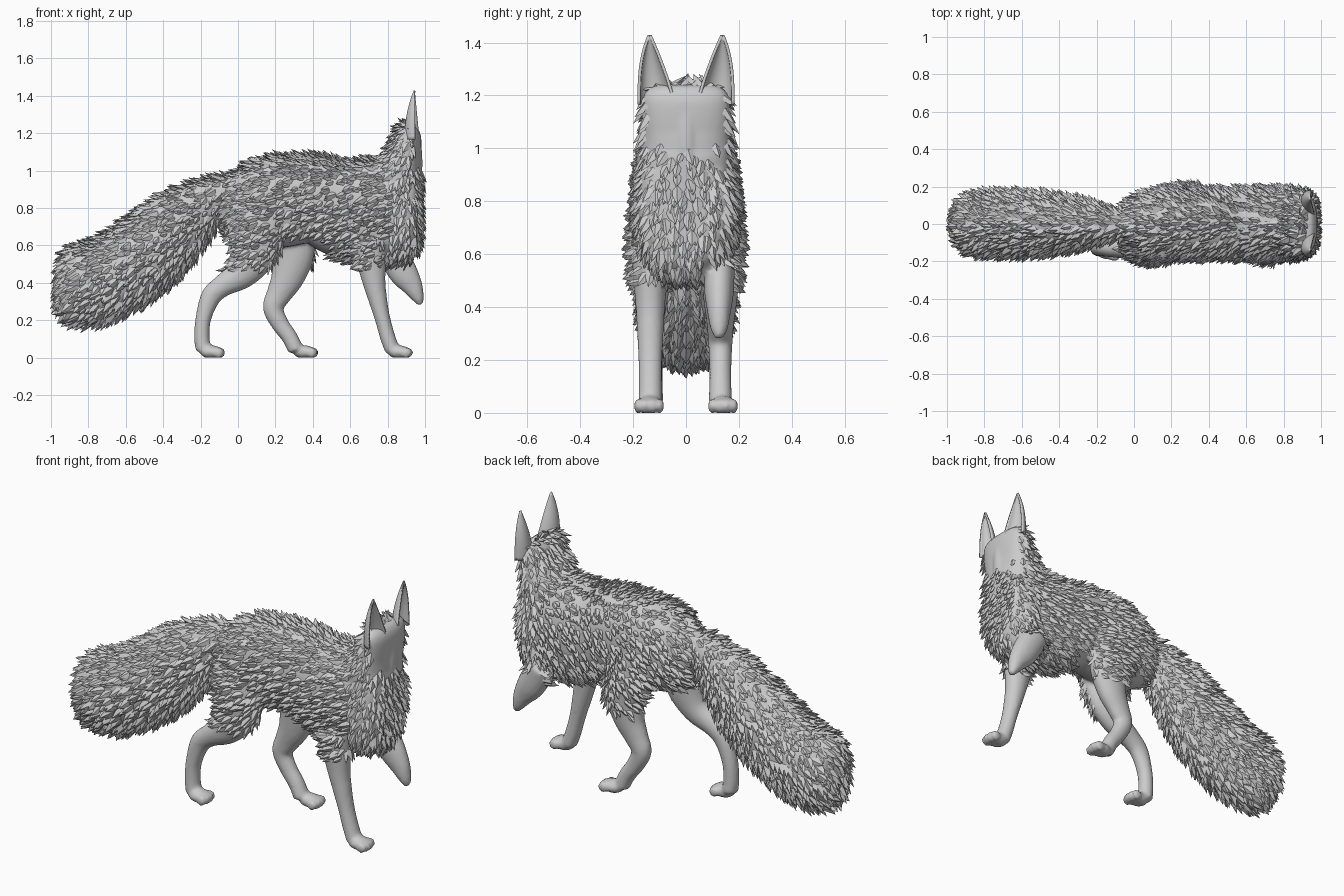
import bpy, bmesh, math, random
from mathutils import Vector, Matrix

if "Cube" in bpy.data.objects:
    bpy.data.objects.remove(bpy.data.objects["Cube"])

random.seed(4)


def add_object(name, bm):
    me = bpy.data.meshes.new(name)
    bm.to_mesh(me)
    bm.free()
    ob = bpy.data.objects.new(name, me)
    bpy.context.collection.objects.link(ob)
    return ob


def catmull(a, b, c, d, t):
    return [0.5 * (2 * q + (r - p) * t + (2 * p - 5 * q + 4 * r - s) * t * t
            + (3 * q - p - 3 * r + s) * t ** 3) for p, q, r, s in zip(a, b, c, d)]


def loft(bm, y, secs, power=2.0, n=24, sub=5):
    """Tube along an xz path; each section is (x, z, radius in plane, radius in y)."""
    pad = [secs[0]] + secs + [secs[-1]]
    pts = [catmull(*pad[i:i + 4], k / sub) for i in range(len(secs) - 1) for k in range(sub)]
    pts.append(secs[-1])
    rings = []
    for i, (x, z, r, ry) in enumerate(pts):
        a, b = pts[max(i - 1, 0)], pts[min(i + 1, len(pts) - 1)]
        t = Vector((b[0] - a[0], 0, b[1] - a[1])).normalized()
        nrm = Vector((-t.z, 0, t.x))
        ring = []
        for k in range(n):
            c, s = math.cos(2 * math.pi * k / n), math.sin(2 * math.pi * k / n)
            c = math.copysign(abs(c) ** (2 / power), c)
            s = math.copysign(abs(s) ** (2 / power), s)
            ring.append(bm.verts.new(Vector((x, y + s * ry, z)) + nrm * r * c))
        rings.append(ring)
    faces = [bm.faces.new((p[k], p[(k + 1) % n], q[(k + 1) % n], q[k]))
             for p, q in zip(rings, rings[1:]) for k in range(n)]
    faces += [bm.faces.new(rings[0]), bm.faces.new(rings[-1])]
    bmesh.ops.recalc_face_normals(bm, faces=faces)


def ellipsoid(bm, loc, radii):
    m = Matrix.Translation(loc) @ Matrix.Diagonal((*radii, 1))
    bmesh.ops.create_uvsphere(bm, u_segments=20, v_segments=12, radius=1, matrix=m)


def paw(bm, x, y):
    ellipsoid(bm, (x, y, 0.03), (0.062, 0.05, 0.036))
    for k in (-1.5, -0.5, 0.5, 1.5):
        ellipsoid(bm, (x + 0.05 - 0.008 * abs(k), y + 0.027 * k, 0.026), (0.03, 0.017, 0.029))


def fuse(ob, voxel):
    """Melt the overlapping parts into one smooth skin."""
    rm = ob.modifiers.new("Remesh", 'REMESH')
    rm.mode = 'VOXEL'
    rm.voxel_size = voxel
    rm.use_smooth_shade = True
    sm = ob.modifiers.new("Smooth", 'SMOOTH')
    sm.factor, sm.iterations = 0.5, 3
    dg = bpy.context.evaluated_depsgraph_get()
    me = bpy.data.meshes.new_from_object(ob.evaluated_get(dg))
    ob.modifiers.clear()
    ob.data = me
    for v in me.vertices:
        v.co.z = max(v.co.z, 0.0)
    for p in me.polygons:
        p.use_smooth = True


def fur(name, skin, count, length, cell, flow, furry):
    """Scatter flattened, bent tufts that lie along the flow direction."""
    polys = [p for p in skin.data.polygons if furry(p.center, p.normal)]
    bm = bmesh.new()
    used = set()
    for p in random.choices(polys, weights=[q.area for q in polys], k=count):
        key = tuple(round(c / cell) for c in p.center)
        if key in used:
            continue
        used.add(key)
        n = p.normal.copy()
        f = flow(p.center) + Vector([random.uniform(-0.3, 0.3) for _ in range(3)])
        f = (f - n * f.dot(n)).normalized()
        side = n.cross(f)
        s = random.uniform(0.7, 1.3) * length
        rings = []
        for along, up, w, h in ((-0.25, -0.12, 0.32, 0.18), (0.3, 0.18, 0.27, 0.16)):
            c = p.center + f * along * s + n * up * s
            rings.append([bm.verts.new(c + side * a * w * s + (n * 0.9 - f * 0.4) * b * h * s)
                          for a, b in ((1, 0), (0, 1), (-1, 0), (0, -1))])
        tip = bm.verts.new(p.center + f * 0.75 * s + n * 0.55 * s)
        for k in range(4):
            j = (k + 1) % 4
            bm.faces.new((rings[0][k], rings[0][j], rings[1][j], rings[1][k]))
            bm.faces.new((rings[1][k], rings[1][j], tip))
    bmesh.ops.recalc_face_normals(bm, faces=bm.faces)
    return add_object(name, bm)


# Body: torso, neck and head
bm = bmesh.new()
loft(bm, 0, [(-0.085, 0.81, 0.09, 0.05), (-0.05, 0.81, 0.16, 0.11), (0.05, 0.81, 0.215, 0.165),
             (0.2, 0.83, 0.245, 0.185), (0.4, 0.845, 0.235, 0.185), (0.55, 0.80, 0.26, 0.185),
             (0.7, 0.78, 0.285, 0.188), (0.82, 0.785, 0.285, 0.188), (0.90, 0.79, 0.275, 0.178),
             (0.95, 0.79, 0.235, 0.145), (0.972, 0.79, 0.17, 0.09)], power=2.3, n=40)
loft(bm, 0, [(0.865, 0.70, 0.10, 0.16), (0.855, 0.95, 0.125, 0.172), (0.875, 1.05, 0.105, 0.168),
             (0.897, 1.12, 0.084, 0.167), (0.91, 1.19, 0.07, 0.163), (0.915, 1.225, 0.05, 0.14),
             (0.917, 1.24, 0.03, 0.10)], power=2.3, n=40)
ellipsoid(bm, (0.955, 0, 1.04), (0.032, 0.04, 0.17))  # bridge of the face

# Standing front leg and lifted front leg
loft(bm, -0.135, [(0.70, 0.62, 0.10, 0.075), (0.725, 0.42, 0.064, 0.057), (0.75, 0.30, 0.049, 0.05),
                  (0.775, 0.20, 0.041, 0.045), (0.80, 0.11, 0.041, 0.044), (0.825, 0.04, 0.04, 0.045)])
paw(bm, 0.86, -0.14)
loft(bm, 0.125, [(0.81, 0.58, 0.08, 0.06), (0.88, 0.46, 0.078, 0.056), (0.93, 0.385, 0.058, 0.045),
                 (0.962, 0.32, 0.033, 0.033), (0.976, 0.283, 0.014, 0.016)])

# Hind legs: one trailing, one stepping forward
loft(bm, -0.13, [(0.11, 0.80, 0.14, 0.06), (0.10, 0.68, 0.155, 0.078), (0.08, 0.55, 0.125, 0.075),
                 (0.02, 0.45, 0.085, 0.064), (-0.08, 0.385, 0.06, 0.052), (-0.145, 0.325, 0.054, 0.045),
                 (-0.185, 0.21, 0.042, 0.042), (-0.193, 0.11, 0.041, 0.042), (-0.185, 0.04, 0.042, 0.044)])
paw(bm, -0.143, -0.14)
loft(bm, 0.13, [(0.20, 0.82, 0.14, 0.06), (0.26, 0.68, 0.15, 0.078), (0.29, 0.55, 0.118, 0.075),
                (0.265, 0.43, 0.09, 0.064), (0.22, 0.34, 0.068, 0.052), (0.188, 0.265, 0.055, 0.046),
                (0.225, 0.18, 0.047, 0.042), (0.275, 0.11, 0.043, 0.042), (0.31, 0.04, 0.042, 0.044)])
paw(bm, 0.355, 0.14)
body = add_object("body", bm)
fuse(body, 0.011)

# Bushy tail
bm = bmesh.new()
loft(bm, 0, [(0.02, 0.89, 0.08, 0.07), (-0.13, 0.86, 0.105, 0.085), (-0.30, 0.73, 0.178, 0.13),
             (-0.50, 0.55, 0.212, 0.165), (-0.70, 0.425, 0.218, 0.172), (-0.84, 0.385, 0.218, 0.165),
             (-0.93, 0.375, 0.178, 0.125), (-0.965, 0.375, 0.10, 0.06)], n=40)
tail = add_object("tail", bm)
fuse(tail, 0.014)


# Fur tufts, thinning out on the face and towards the legs
def body_flow(c):
    return Vector((-0.35, 0, -1)) if c.x > 0.82 else Vector((-1, 0, -0.45))


def body_furry(c, n):
    if c.z < 0.47 + 0.06 * random.random() ** 2:
        return False
    if c.x > 0.92 and abs(c.y) < 0.15 and c.z > 0.88 and random.random() < (c.z - 0.84) * 6:
        return False
    if c.x > 0.78 and c.y > 0.06 and c.z < 0.56:
        return False
    return not (c.z < 0.64 and c.x < 0.5 and (abs(c.y) < 0.13 or c.y * n.y < 0))


fur("body_fur", body, 6000, 0.052, 0.034, body_flow, body_furry)
fur("tail_fur", tail, 4000, 0.056, 0.034, lambda c: Vector((-0.8, 0, -0.6)), lambda c, n: c.x < -0.05)

# Cupped ears, opening forward
bm = bmesh.new()
grid = []
for i in range(15):
    t = i / 14
    inner, outer = 0.045 + 0.09 * t ** 1.3, 0.14 + 0.038 * (1 - t ** 3)
    row = []
    for k in range(15):
        a = math.pi * k / 14
        u = (1 - math.cos(a)) / 2
        x = 0.97 - 0.025 * t - 0.022 * u * (1 - t) - 0.06 * math.sin(a) * (1 - t ** 2)
        row.append(bm.verts.new((x, inner + (outer - inner) * u, 1.165 + 0.262 * t)))
    grid.append(row)
for p, q in zip(grid, grid[1:]):
    for k in range(14):
        bm.faces.new((p[k], p[k + 1], q[k + 1], q[k])).smooth = True
bmesh.ops.recalc_face_normals(bm, faces=bm.faces)
ears = add_object("ears", bm)
thick = ears.modifiers.new("Thickness", 'SOLIDIFY')
thick.thickness, thick.offset = 0.011, 0
mirror = ears.modifiers.new("Mirror", 'MIRROR')
mirror.use_axis = (False, True, False)
